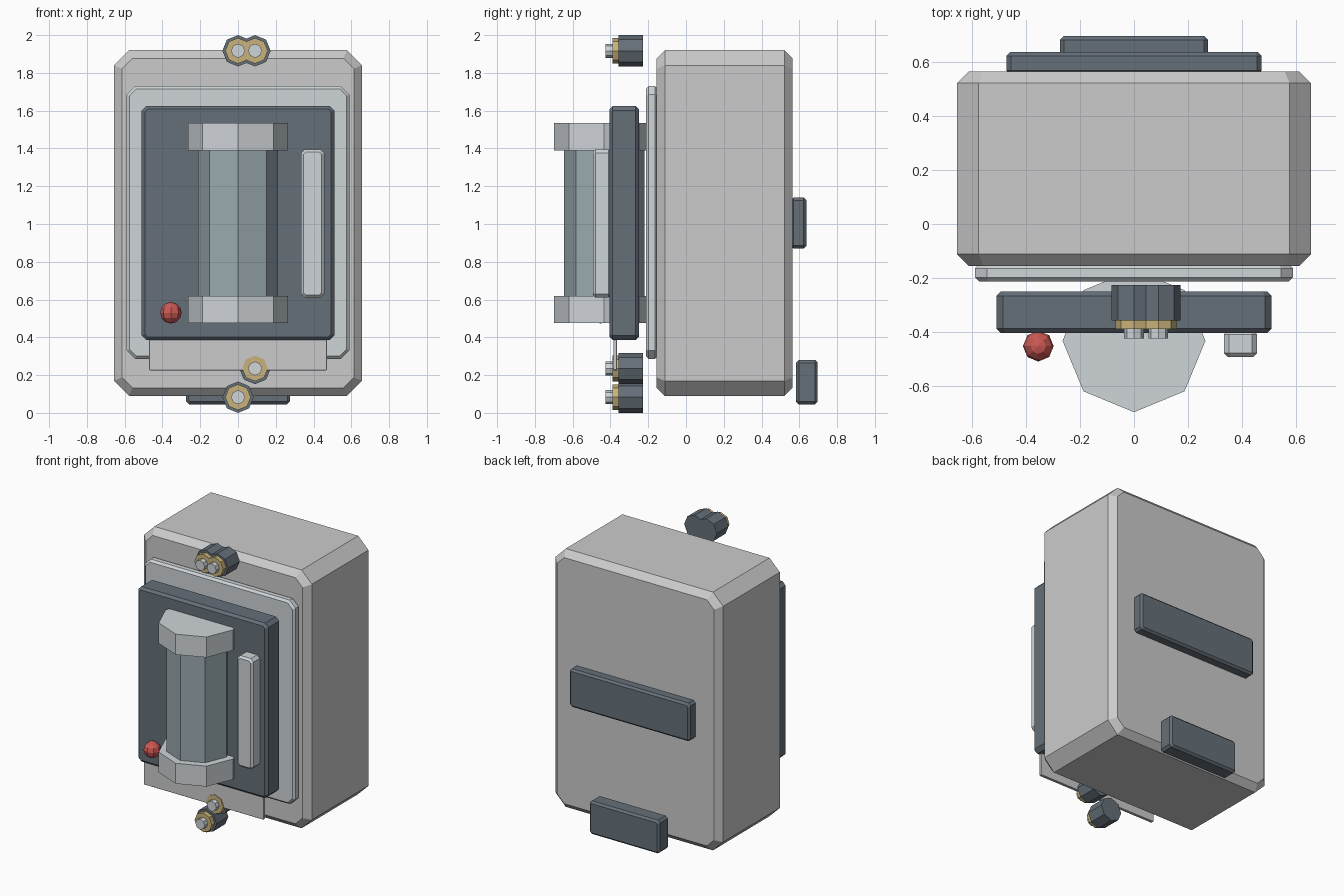
import bpy, bmesh
from math import pi, sin, cos

if "Cube" in bpy.data.objects:
    bpy.data.objects.remove(bpy.data.objects["Cube"])


def material(name, rgb):
    m = bpy.data.materials.new(name)
    m.diffuse_color = (*rgb, 1)
    m.use_nodes = True
    m.node_tree.nodes["Principled BSDF"].inputs["Base Color"].default_value = m.diffuse_color
    return m


DARK = material("dark_slate", (0.13, 0.16, 0.19))
LIGHT = material("light_metal", (0.62, 0.66, 0.69))
GLASS = material("tinted_glass", (0.32, 0.40, 0.43))
BRASS = material("brass", (0.58, 0.45, 0.20))
RED = material("red_lamp", (0.60, 0.10, 0.09))


def make_object(name, bm, mat=None):
    bmesh.ops.recalc_face_normals(bm, faces=bm.faces)
    me = bpy.data.meshes.new(name)
    bm.to_mesh(me)
    bm.free()
    ob = bpy.data.objects.new(name, me)
    bpy.context.collection.objects.link(ob)
    if mat:
        me.materials.append(mat)
    return ob


def loft(name, rings, mat=None):
    """Join matching rings of points and cap both ends."""
    bm = bmesh.new()
    loops = [[bm.verts.new(p) for p in ring] for ring in rings]
    n = len(loops[0])
    for a, b in zip(loops, loops[1:]):
        for i in range(n):
            j = (i + 1) % n
            bm.faces.new((a[i], a[j], b[j], b[i]))
    bm.faces.new(loops[0])
    bm.faces.new(loops[-1])
    return make_object(name, bm, mat)


def cut_rect(x0, x1, z0, z1, c, y):
    """Rectangle in the xz plane with its corners cut off."""
    return [(x0 + c, y, z0), (x1 - c, y, z0), (x1, y, z0 + c), (x1, y, z1 - c),
            (x1 - c, y, z1), (x0 + c, y, z1), (x0, y, z1 - c), (x0, y, z0 + c)]


def panel(name, x, y, z, corner, edge, mat=None):
    """Slab with cut corners and chamfered front and back edges."""
    rings = []
    for yy, e in ((y[0], edge), (y[0] + edge, 0), (y[1] - edge, 0), (y[1], edge)):
        rings.append(cut_rect(x[0] + e, x[1] - e, z[0] + e, z[1] - e,
                              max(corner - e * 0.586, 0.003), yy))
    return loft(name, rings, mat)


def octagon(r):
    return [(r * sin(i * pi / 4), r * cos(i * pi / 4)) for i in range(8)]


def upright(name, r, y, z0, z1, mat):
    return loft(name, [[(px, y + py, z) for px, py in octagon(r)] for z in (z0, z1)], mat)


def stud(name, r, x, z, y0, y1, mat):
    return loft(name, [[(x + px, y, z + pz) for px, pz in octagon(r)] for y in (y0, y1)], mat)


# housing, frame and door
panel("housing", (-0.657, 0.657), (-0.155, 0.565), (0.09, 1.92), 0.08, 0.043)
panel("front_frame", (-0.59, 0.59), (-0.213, -0.15), (0.285, 1.73), 0.045, 0.015, LIGHT)
panel("door", (-0.51, 0.51), (-0.405, -0.25), (0.385, 1.625), 0.025, 0.017, DARK)

# blank label plate under the door
panel("label_plate", (-0.47, 0.47), (-0.385, -0.365), (0.225, 0.42), 0.004, 0.002)

# fuse tube with end caps
upright("fuse_tube", 0.213, -0.433, 0.60, 1.41, GLASS)
upright("fuse_cap_top", 0.265, -0.433, 1.39, 1.535, LIGHT)
upright("fuse_cap_bottom", 0.265, -0.433, 0.475, 0.62, LIGHT)

# door handle
panel("door_handle", (0.333, 0.457), (-0.493, -0.395), (0.61, 1.395), 0.02, 0.014, LIGHT)

# indicator lamp
lamp = bmesh.new()
bmesh.ops.create_uvsphere(lamp, u_segments=8, v_segments=6, radius=0.057)
bmesh.ops.translate(lamp, verts=lamp.verts, vec=(-0.355, -0.453, 0.53))
make_object("indicator_lamp", lamp, RED)

# cable terminals
for i, (x, z) in enumerate([(0, 1.917), (0.09, 1.917), (0.09, 0.235), (0, 0.083)], 1):
    stud(f"terminal_base_{i}", 0.083, x, z, -0.358, -0.227, DARK)
    stud(f"terminal_ring_{i}", 0.068, x, z, -0.39, -0.35, BRASS)
    stud(f"terminal_pin_{i}", 0.037, x, z, -0.425, -0.38, LIGHT)

# rear mounting rail and foot clip
panel("rear_rail", (-0.473, 0.473), (0.555, 0.637), (0.87, 1.14), 0.016, 0.014, DARK)
panel("rear_foot_clip", (-0.275, 0.275), (0.583, 0.697), (0.045, 0.28), 0.016, 0.014, DARK)
